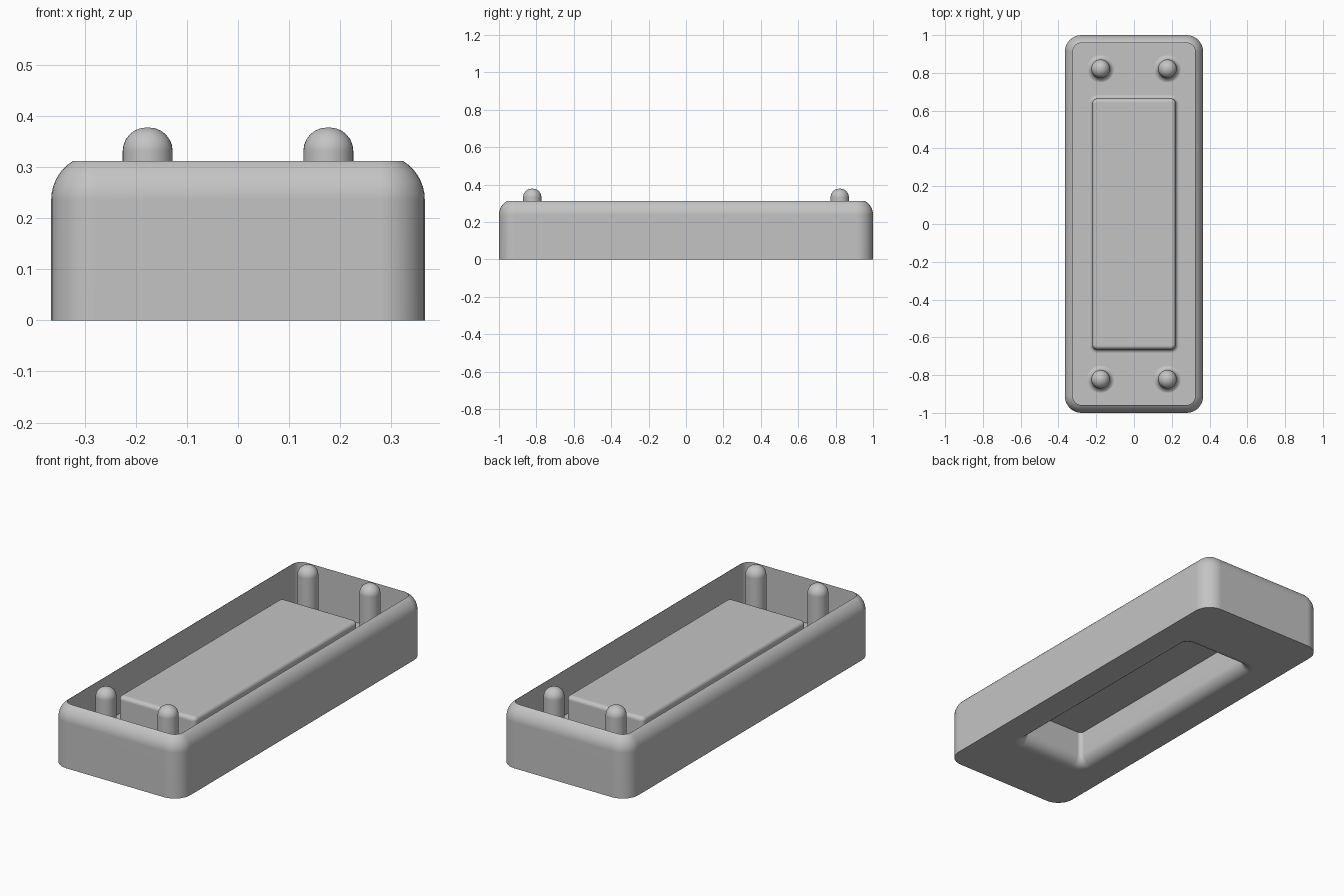
import bpy, bmesh, math

if "Cube" in bpy.data.objects:
    bpy.data.objects.remove(bpy.data.objects["Cube"])

grey = bpy.data.materials.new("plain grey")
grey.diffuse_color = (0.55, 0.55, 0.55, 1)
grey.use_nodes = True
grey.node_tree.nodes["Principled BSDF"].inputs["Base Color"].default_value = grey.diffuse_color


def ring(hx, hy, r, z, n=8):
    """Rounded rectangle outline at height z."""
    pts = []
    for k, (sx, sy) in enumerate([(1, 1), (-1, 1), (-1, -1), (1, -1)]):
        for i in range(n + 1):
            a = (k + i / n) * math.pi / 2
            pts.append((sx * (hx - r) + r * math.cos(a),
                        sy * (hy - r) + r * math.sin(a), z))
    return pts


def circle(cx, cy, r, z, n=32):
    return [(cx + r * math.cos(2 * math.pi * i / n),
             cy + r * math.sin(2 * math.pi * i / n), z) for i in range(n)]


def loft(name, rings):
    """Skin a stack of rings and cap both ends."""
    bm = bmesh.new()
    loops = [[bm.verts.new(p) for p in pts] for pts in rings]
    for a, b in zip(loops, loops[1:]):
        for i in range(len(a)):
            j = (i + 1) % len(a)
            bm.faces.new((a[i], a[j], b[j], b[i]))
    bm.faces.new(loops[0])
    bm.faces.new(loops[-1])
    bmesh.ops.recalc_face_normals(bm, faces=bm.faces)
    me = bpy.data.meshes.new(name)
    bm.to_mesh(me)
    bm.free()
    me.materials.append(grey)
    ob = bpy.data.objects.new(name, me)
    bpy.context.collection.objects.link(ob)
    bpy.ops.object.select_all(action='DESELECT')
    bpy.context.view_layer.objects.active = ob
    ob.select_set(True)
    bpy.ops.object.shade_smooth_by_angle(angle=math.radians(32))
    wn = ob.modifiers.new("weighted normals", 'WEIGHTED_NORMAL')
    wn.keep_sharp = True
    return ob


FLOOR, ROOF, BLOCK_TOP, RIM = 0.08, 0.18, 0.262, 0.312
R = 0.088
quarter = [i / 6 * math.pi / 2 for i in range(7)]

# underside recess, flaring out to the base
rings = [ring(0.18, 0.622, 0.022, ROOF)]
for a in quarter:
    d = 0.06 * (1 - math.cos(a))
    rings.append(ring(0.18 + d, 0.622 + d, 0.022 + d, 0.06 * (1 - math.sin(a))))
# outer wall and rounded shoulder, cut off at the rim
rings.append(ring(0.366, 1.0, R, 0))
z0 = RIM - 0.075
end = math.asin(0.075 / R)
for i in range(8):
    a = end * i / 7
    d = R * (1 - math.cos(a))
    rings.append(ring(0.366 - d, 1.0 - d, R - d, z0 + R * math.sin(a)))
# inner wall and floor
d = R * (1 - math.cos(end))
rings.append(ring(0.366 - d, 1.0 - d, R - d, FLOOR))
# raised block: base fillet, side, rounded top edge
for a in quarter:
    d = 0.02 * (1 - math.sin(a))
    rings.append(ring(0.22 + d, 0.664 + d, 0.025 + d, FLOOR + 0.02 * (1 - math.cos(a))))
for a in quarter:
    d = 0.02 * (1 - math.cos(a))
    rings.append(ring(0.22 - d, 0.664 - d, 0.025 - d, BLOCK_TOP - 0.02 + 0.02 * math.sin(a)))
loft("tray_with_block", rings)

# four domed posts with filleted feet
PR, DOME, TOP = 0.049, 0.046, 0.378
for sx, side in ((-1, "left"), (1, "right")):
    for sy, end_name in ((-1, "front"), (1, "back")):
        c = (sx * 0.177, sy * 0.822)
        rs = [circle(*c, PR + 0.03 * (1 - math.sin(a)),
                     FLOOR - 0.001 + 0.03 * (1 - math.cos(a))) for a in quarter]
        rs += [circle(*c, PR - DOME * (1 - math.cos(a)),
                      TOP - DOME + DOME * math.sin(a)) for a in quarter]
        loft(f"post_{end_name}_{side}", rs)
